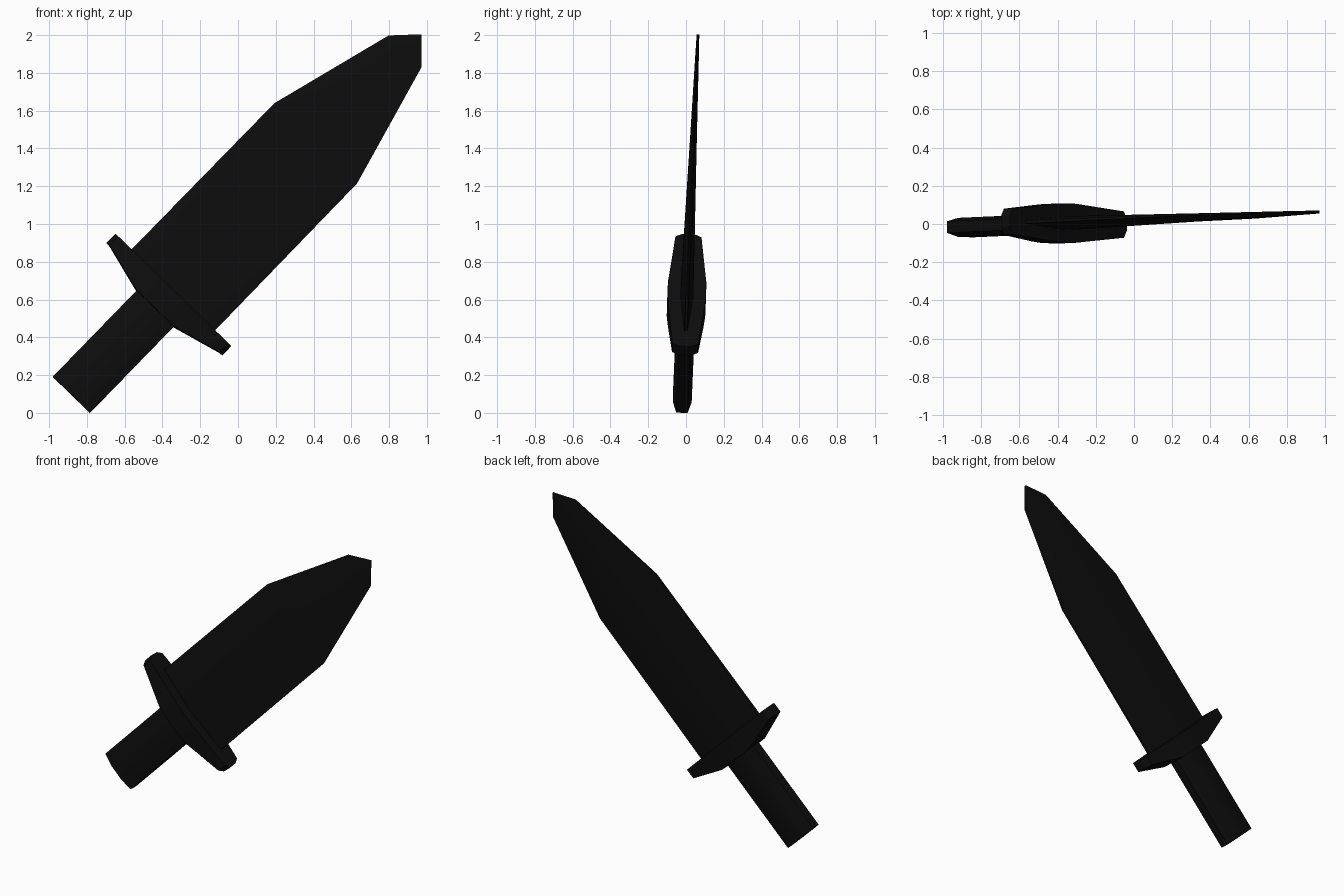
import bpy
import bmesh
from math import radians
from mathutils import Matrix, Vector

if "Cube" in bpy.data.objects:
    bpy.data.objects.remove(bpy.data.objects["Cube"])

black = bpy.data.materials.new("matte black")
black.use_nodes = True
color = (0.004, 0.004, 0.004, 1)
black.diffuse_color = color
black.node_tree.nodes["Principled BSDF"].inputs["Base Color"].default_value = color

# Local frame: x along the blade, y thickness, z width; then leaned into place
place = (Matrix.Translation((-0.39, 0.003, 0.602))
         @ Matrix.Rotation(radians(-45.83), 4, "Y")
         @ Matrix.Rotation(0.031, 4, "Z")
         @ Matrix.Rotation(-0.02, 4, "X"))


def loft(name, rings):
    """Join equal-sized rings of points into a closed solid."""
    bm = bmesh.new()
    loops = [[bm.verts.new(place @ Vector(p)) for p in ring] for ring in rings]
    n = len(loops[0])
    for a, b in zip(loops, loops[1:]):
        for i in range(n):
            j = (i + 1) % n
            bm.faces.new((a[i], a[j], b[j], b[i]))
    bm.faces.new(loops[0])
    bm.faces.new(loops[-1])
    bmesh.ops.recalc_face_normals(bm, faces=bm.faces)
    mesh = bpy.data.meshes.new(name)
    bm.to_mesh(mesh)
    bm.free()
    mesh.materials.append(black)
    obj = bpy.data.objects.new(name, mesh)
    bpy.context.collection.objects.link(obj)
    bpy.ops.object.select_all(action="DESELECT")
    obj.select_set(True)
    bpy.context.view_layer.objects.active = obj
    bpy.ops.object.shade_smooth_by_angle(angle=radians(20))


def ring_section(x, half_width, ridge, edge, shoulder=0.5):
    """Symmetric section across the length, with a thick middle and thin edges."""
    mid = edge + (ridge - edge) * (1.25 - shoulder * 0.5)
    mid = min(mid, ridge)
    s = half_width * shoulder
    return [(x, edge, half_width), (x, mid, s), (x, mid, -s), (x, edge, -half_width),
            (x, -edge, -half_width), (x, -mid, -s), (x, -mid, s), (x, -edge, half_width)]


# Blade: long taper, then two steps down to the point
loft("blade", [ring_section(x, w, t, t * 0.25, 0.12) for x, w, t in
               ((0.04, 0.308, 0.035), (1.151, 0.305, 0.018),
                (1.83, 0.121, 0.009), (1.954, 0.002, 0.007))])

# Handle: plain grip with chamfered sides
loft("handle", [ring_section(x, 0.137, 0.05, 0.03, 0.4) for x in (-0.706, 0.0)])

# Guard: flat toward the blade, tapering to both ends on the grip side
half = [(0.427, 0.03, 0.0), (0.405, 0.069, 0.0), (0.14, 0.094, -0.07), (0.06, 0.102, -0.07)]
profile = half + [(-z, y, low) for z, y, low in reversed(half)]
loft("guard", [[(low, -y, z), (0.067, -y, z), (0.067, y, z), (low, y, z)]
               for z, y, low in profile])
